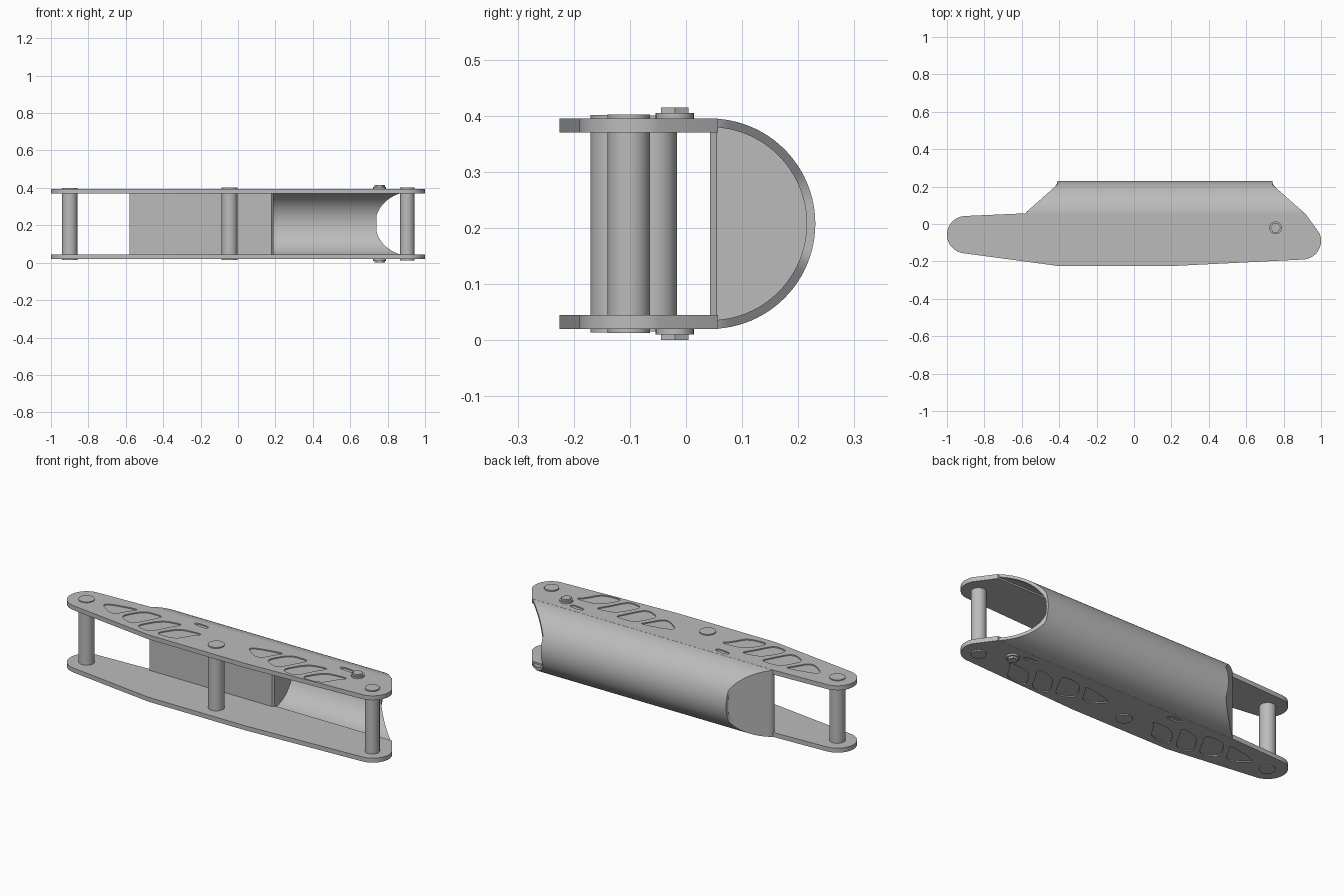
import bpy, bmesh, math
from mathutils import Vector

cube = bpy.data.objects.get("Cube")
if cube:
    bpy.data.objects.remove(cube, do_unlink=True)

MID_Z = 0.2075      # height of the mirror plane between the two side plates
SPINE_Y = 0.043     # axis of the rounded back

metal = bpy.data.materials.new("plain grey metal")
metal.use_nodes = True
GREY = (0.5, 0.5, 0.5, 1)
metal.diffuse_color = GREY
metal.node_tree.nodes["Principled BSDF"].inputs["Base Color"].default_value = GREY


def make_object(name, bm):
    bmesh.ops.recalc_face_normals(bm, faces=bm.faces)
    mesh = bpy.data.meshes.new(name)
    bm.to_mesh(mesh)
    bm.free()
    mesh.materials.append(metal)
    obj = bpy.data.objects.new(name, mesh)
    bpy.context.collection.objects.link(obj)
    return obj


def add_prism(bm, outline, z0, z1):
    low = [bm.verts.new((x, y, z0)) for x, y in outline]
    high = [bm.verts.new((x, y, z1)) for x, y in outline]
    bm.faces.new(low[::-1])
    bm.faces.new(high)
    n = len(outline)
    for i in range(n):
        j = (i + 1) % n
        bm.faces.new((low[i], low[j], high[j], high[i]))


def arc(cx, cy, r, start, end, steps):
    angles = [math.radians(start + (end - start) * i / steps) for i in range(steps + 1)]
    return [(cx + r * math.cos(a), cy + r * math.sin(a)) for a in angles]


def rounded(points, passes=2):
    # corner cutting softens a polygon
    pts = [Vector(p) for p in points]
    for _ in range(passes):
        cut = []
        for a, b in zip(pts, pts[1:] + pts[:1]):
            cut += [a.lerp(b, 0.2), a.lerp(b, 0.8)]
        pts = cut
    return [tuple(p) for p in pts]


def smooth(obj):
    bpy.ops.object.select_all(action='DESELECT')
    obj.select_set(True)
    bpy.context.view_layer.objects.active = obj
    bpy.ops.object.shade_smooth_by_angle(angle=math.radians(30))


# Side plate outline
plate_outline = (
    arc(-0.9, -0.057, 0.1, 95, 260, 20)
    + [(-0.4, -0.225), (0.2, -0.225)]
    + arc(0.9, -0.09, 0.1, -88, 25, 14)
    + [(0.915, 0.057), (-0.58, 0.057)]
)

# Shallow grip recesses, repeated in two groups
recesses = [
    [(-.80, -.06), (-.77, -.03), (-.61, 0), (-.64, -.04), (-.68, -.11), (-.72, -.115)],
    [(-.65, -.12), (-.58, 0), (-.46, 0), (-.49, -.06), (-.55, -.165)],
    [(-.52, -.17), (-.44, -.04), (-.32, -.02), (-.36, -.08), (-.42, -.19)],
    [(-.39, -.19), (-.31, -.07), (-.17, -.06), (-.21, -.10), (-.26, -.185)],
    [(-.29, .02), (-.27, .037), (-.2, .03), (-.2, .005), (-.26, .01)],
]

for name, outer, inner in (("upper_plate", 0.395, 0.37), ("lower_plate", 0.02, 0.045)):
    bm = bmesh.new()
    add_prism(bm, plate_outline, min(outer, inner), max(outer, inner))
    plate = make_object(name, bm)
    sign = 1 if outer > inner else -1
    bm = bmesh.new()
    for shift in (0, 0.91):
        for shape in recesses:
            moved = [(x + shift, y - shift * 0.01) for x, y in rounded(shape)]
            ends = sorted((outer - sign * 0.006, outer + sign * 0.02))
            add_prism(bm, moved, *ends)
    cutter = make_object(name + "_cutter", bm)
    cutter.hide_render = True
    mod = plate.modifiers.new("recesses", 'BOOLEAN')
    mod.operation = 'DIFFERENCE'
    mod.solver = 'EXACT'
    mod.object = cutter
    bpy.context.view_layer.objects.active = plate
    bpy.ops.object.modifier_apply(modifier=mod.name)
    bpy.data.objects.remove(cutter, do_unlink=True)
    smooth(plate)


# Slanted ends of the rounded back
def slant(y):
    return 0.17 * min(max((y - 0.06) / 0.15, 0), 1)


def left_end(y):
    return -0.58 + slant(y)


def right_end(y):
    return 0.91 - slant(y)


def half_ring(radius, steps=48):
    return [(SPINE_Y + radius * math.cos(a), MID_Z + radius * math.sin(a))
            for a in (math.pi * (i / steps - 0.5) for i in range(steps + 1))]


# Rounded back shell
bm = bmesh.new()
rows = []
for (yo, zo), (yi, zi) in zip(half_ring(0.1875), half_ring(0.172)):
    rows.append([bm.verts.new(p) for p in (
        (left_end(yo), yo, zo), (right_end(yo), yo, zo),
        (right_end(yi), yi, zi), (left_end(yi), yi, zi))])
for a, b in zip(rows, rows[1:]):
    for i in range(4):
        j = (i + 1) % 4
        bm.faces.new((a[i], a[j], b[j], b[i]))
bm.faces.new(rows[0])
bm.faces.new(rows[-1][::-1])
smooth(make_object("rounded_back", bm))

# Solid filler block inside the back, with a small chamfer on its open end
bm = bmesh.new()
caps = [[], []]
for y, z in half_ring(0.172):
    caps[0].append(bm.verts.new((left_end(y), y, z)))
    caps[1].append(bm.verts.new((0.18 + min(y - SPINE_Y, 0.01), y, z)))
first, second = caps
last = len(first) - 1
for i in range(last):
    bm.faces.new((first[i], first[i + 1], second[i + 1], second[i]))
bm.faces.new((first[0], first[last], second[last], second[0]))
for cap in caps:
    # strips across the half disc, closing with a triangle at the crown
    for i in range(last // 2):
        strip = (cap[i], cap[i + 1], cap[last - i - 1], cap[last - i])
        bm.faces.new(list(dict.fromkeys(strip)))
smooth(make_object("filler_block", bm))


# Spacer posts and bolts
def cylinder(name, x, y, r, z0, z1, sides=40):
    bm = bmesh.new()
    add_prism(bm, arc(x, y, r, 0, 360 - 360 / sides, sides - 1), z0, z1)
    smooth(make_object(name, bm))


cylinder("right_post", -0.9, -0.057, 0.041, 0.015, 0.4)
cylinder("middle_post", -0.045, -0.128, 0.042, 0.014, 0.401)
cylinder("left_post", 0.905, -0.102, 0.038, 0.013, 0.402)

for label, top in (("upper", True), ("lower", False)):
    for part, r, sides, a, b in (("washer", 0.034, 32, 0.183, 0.197),
                                 ("bolt_head", 0.028, 6, 0.19, 0.2075)):
        ends = (MID_Z + a, MID_Z + b) if top else (MID_Z - b, MID_Z - a)
        cylinder(label + "_" + part, 0.757, -0.02, r, *ends, sides=sides)
